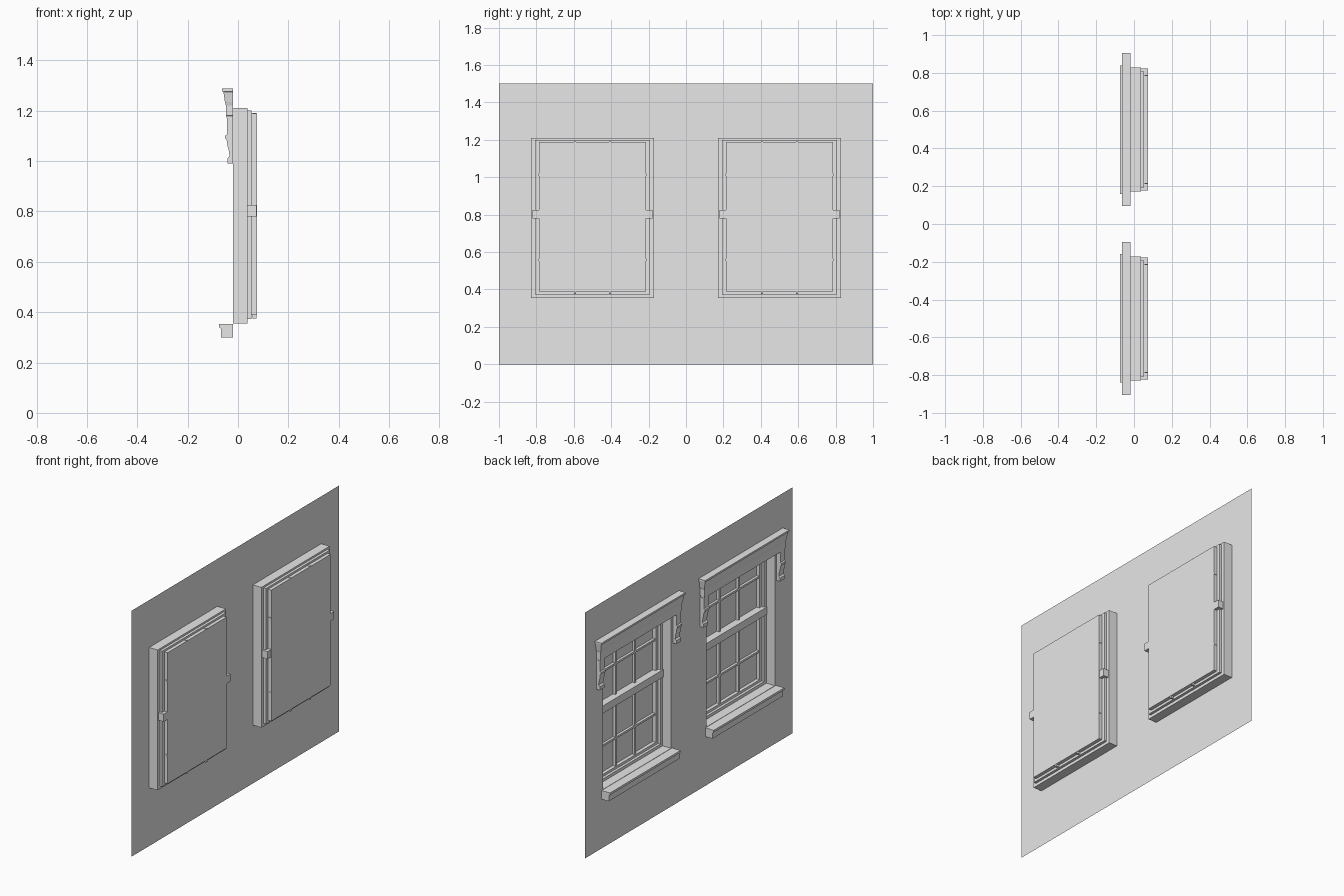
import bpy, bmesh
from mathutils import Vector

cube = bpy.data.objects.get("Cube")
if cube:
    bpy.data.objects.remove(cube, do_unlink=True)

grey = bpy.data.materials.new("plain grey")
grey.use_nodes = True
grey.diffuse_color = (0.8, 0.8, 0.8, 1)
grey.node_tree.nodes["Principled BSDF"].inputs["Base Color"].default_value = (0.8, 0.8, 0.8, 1)

WALL_X = -0.019
GLASS_X = 0.075
HALF = 0.329            # half width of the wall opening
LOW, HIGH = 0.355, 1.211  # opening heights


def finish(name, bm, fix_normals=True):
    bmesh.ops.remove_doubles(bm, verts=bm.verts, dist=1e-5)
    if fix_normals:
        bmesh.ops.recalc_face_normals(bm, faces=bm.faces)
    mesh = bpy.data.meshes.new(name)
    bm.to_mesh(mesh)
    bm.free()
    mesh.materials.append(grey)
    obj = bpy.data.objects.new(name, mesh)
    bpy.context.collection.objects.link(obj)
    return obj


def loft(name, rings, cap_start=True, cap_end=True):
    """Skin a row of closed rings that share the same point count."""
    bm = bmesh.new()
    rows = [[bm.verts.new(p) for p in ring] for ring in rings]
    n = len(rows[0])
    for a, b in zip(rows, rows[1:]):
        for i in range(n):
            j = (i + 1) % n
            bm.faces.new((a[i], a[j], b[j], b[i]))
    if cap_start:
        bm.faces.new(rows[0][::-1])
    if cap_end:
        bm.faces.new(rows[-1])
    return finish(name, bm)


def upright_ring(x, yc, half, z0, z1):
    return [(x, yc - half, z0), (x, yc + half, z0), (x, yc + half, z1), (x, yc - half, z1)]


def flat_ring(z, x, yc, half):
    return [(x, yc - half, z), (WALL_X, yc - half, z), (WALL_X, yc + half, z), (x, yc + half, z)]


def box(name, x0, x1, yc, half, z0, z1):
    return loft(name, [upright_ring(x, yc, half, z0, z1) for x in (x0, x1)])


def extrude_y(name, profile, y0, y1):
    return loft(name, [[(x, y, z) for x, z in profile] for y in (y0, y1)])


# Thin wall sheet with two openings
bm = bmesh.new()
ys = [-1, -0.5 - HALF, -0.5 + HALF, 0.5 - HALF, 0.5 + HALF, 1]
zs = [0, LOW, HIGH, 1.5]
for i in range(5):
    for j in range(3):
        if j == 1 and i in (1, 3):
            continue
        quad = [(ys[i], zs[j]), (ys[i], zs[j + 1]), (ys[i + 1], zs[j + 1]), (ys[i + 1], zs[j])]
        bm.faces.new([bm.verts.new((WALL_X, y, z)) for y, z in quad])
finish("wall", bm, False)

# Moulded header: front edge x by height; the ends return by the same amount
header_profile = [(-0.045, 1.17), (-0.045, 1.178), (-0.048, 1.18), (-0.048, 1.22),
                  (-0.052, 1.235), (-0.056, 1.262), (-0.058, 1.275), (-0.063, 1.277),
                  (-0.063, 1.288)]
# Scrolled bracket seen from the side
bracket_profile = [(WALL_X, 1.17), (-0.044, 1.17), (-0.044, 1.105), (-0.051, 1.101),
                   (-0.051, 1.089), (-0.045, 1.085), (-0.042, 1.06), (-0.036, 1.04),
                   (-0.034, 1.02), (-0.042, 1.01), (-0.042, 0.99), (WALL_X, 0.99)]
# Sill with a projecting lip
sill_profile = [(WALL_X, 0.353), (-0.075, 0.353), (-0.075, 0.34), (-0.067, 0.335),
                (-0.067, 0.3), (WALL_X, 0.3)]
# Stepped frame: depth, half width, bottom, top
frame_steps = [(WALL_X, HALF, LOW, HIGH), (0.038, HALF, LOW, HIGH),
               (0.038, 0.308, 0.373, 1.2), (0.054, 0.308, 0.373, 1.2),
               (0.054, 0.286, 0.388, 1.188), (GLASS_X, 0.286, 0.388, 1.188)]

for side, yc in (("right", -0.5), ("left", 0.5)):
    loft(side + "_frame", [upright_ring(x, yc, h, a, b) for x, h, a, b in frame_steps],
         cap_start=False)
    loft(side + "_header",
         [flat_ring(z, x, yc, 0.362 + WALL_X - x) for x, z in header_profile])
    extrude_y(side + "_sill", sill_profile, yc - 0.34, yc + 0.34)
    for s in (-1, 1):
        extrude_y(side + "_bracket", bracket_profile, yc + s * 0.347, yc + s * 0.391)
        # Upright glazing bars
        box(side + "_upright_bar", 0.057, 0.0735, yc + s * 0.093, 0.006, 0.375, 1.191)
    # Meeting rail and cross bars
    box(side + "_meeting_rail", 0.028, 0.0735, yc, 0.322, 0.78, 0.826)
    for z in (0.559, 1.013):
        box(side + "_cross_bar", 0.058, 0.0735, yc, 0.289, z - 0.006, z + 0.006)
